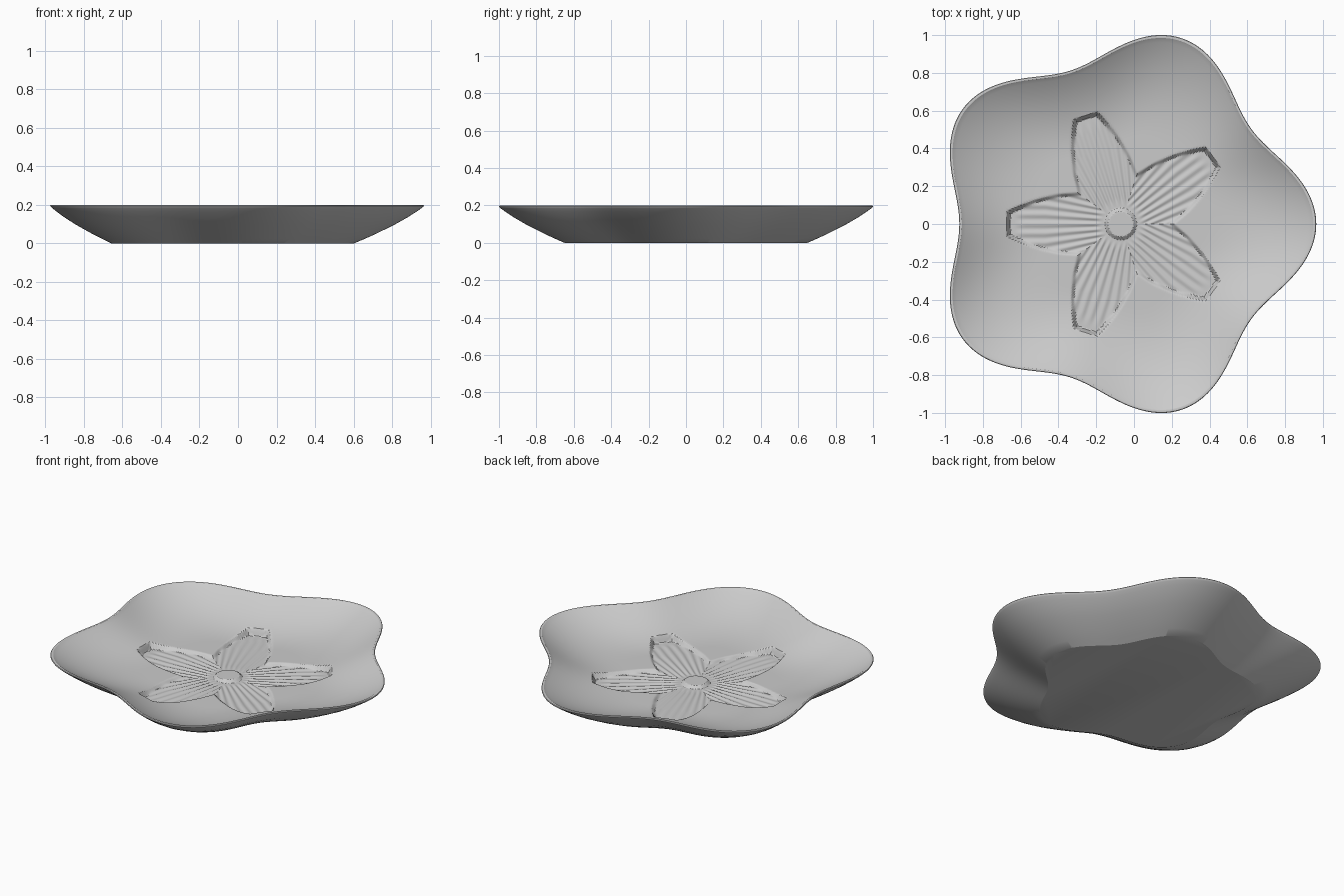
import bpy, bmesh, math

if "Cube" in bpy.data.objects:
    bpy.data.objects.remove(bpy.data.objects["Cube"], do_unlink=True)

SEGMENTS = 400
CENTRE_X = -0.07
FLOOR, RECESS = 0.065, 0.048
FIFTH = 2 * math.pi / 5


def smoothstep(t):
    t = max(0.0, min(1.0, t))
    return t * t * (3 - 2 * t)


def outline(angle):
    """Wavy five-lobed edge of the dish."""
    return 0.945 + 0.09 * math.cos(5 * angle)


def bowl_height(s):
    """Inner bowl: flat floor that sweeps up to the rim."""
    return FLOOR + 0.131 * max(0.0, (s - 0.45) / 0.53) ** 2.2


def inner_height(s, angle):
    """Bowl surface with five ribbed petals pressed into it."""
    base = bowl_height(s)
    r = s * outline(angle)
    # Fold every petal onto one axis, petals lie between the lobes
    a = (angle % FIFTH) - FIFTH / 2
    u, v = r * math.cos(a), r * math.sin(a)
    width = 0.168 - 0.09 * (max(0.0, u - 0.22) / 0.36) ** 2
    inside = min(width - abs(v), 0.605 - u, r - 0.065)
    depth = smoothstep(inside / 0.022)
    ribs = 0.003 * math.cos(2 * math.pi * v / (0.02 + 0.03 * min(1, u / 0.4)))
    ribs *= smoothstep((r - 0.09) / 0.06) * smoothstep((0.58 - u) / 0.08)
    return base + depth * (RECESS + ribs - base)


def make_dish():
    bm = bmesh.new()

    def ring(s, height):
        verts = []
        for i in range(SEGMENTS):
            a = 2 * math.pi * i / SEGMENTS
            r = s * outline(a)
            verts.append(bm.verts.new((CENTRE_X + r * math.cos(a), r * math.sin(a), height(s, a))))
        return verts

    # Underside and rolled rim
    outside = [(0.65, 0), (0.7, 0.022), (0.75, 0.045), (0.8, 0.07), (0.86, 0.101),
               (0.92, 0.136), (0.965, 0.166), (0.99, 0.184), (0.998, 0.191),
               (1.0, 0.195), (0.997, 0.199), (0.99, 0.2), (0.984, 0.199)]
    rings = [ring(s, lambda _s, _a, z=z: z) for s, z in outside]
    # Inner bowl, finely divided where the petals lie
    steps = [0.98 - 0.02 * i for i in range(11)]
    steps += [0.77 - 0.007 * i for i in range(109)]
    rings += [ring(s, inner_height) for s in steps]

    for low, high in zip(rings, rings[1:]):
        for i in range(SEGMENTS):
            j = (i + 1) % SEGMENTS
            bm.faces.new((low[i], low[j], high[j], high[i]))
    bm.faces.new(rings[-1])
    bm.faces.new(list(reversed(rings[0])))

    mesh = bpy.data.meshes.new("flower_dish")
    bm.to_mesh(mesh)
    bm.free()
    dish = bpy.data.objects.new("flower_dish", mesh)
    bpy.context.collection.objects.link(dish)
    return dish


dish = make_dish()

# Plain grey glaze
glaze = bpy.data.materials.new("grey_glaze")
glaze.use_nodes = True
colour = (0.6, 0.6, 0.6, 1)
glaze.diffuse_color = colour
glaze.node_tree.nodes["Principled BSDF"].inputs["Base Color"].default_value = colour
dish.data.materials.append(glaze)

bpy.context.view_layer.objects.active = dish
dish.select_set(True)
bpy.ops.object.shade_smooth_by_angle(angle=math.radians(25))
